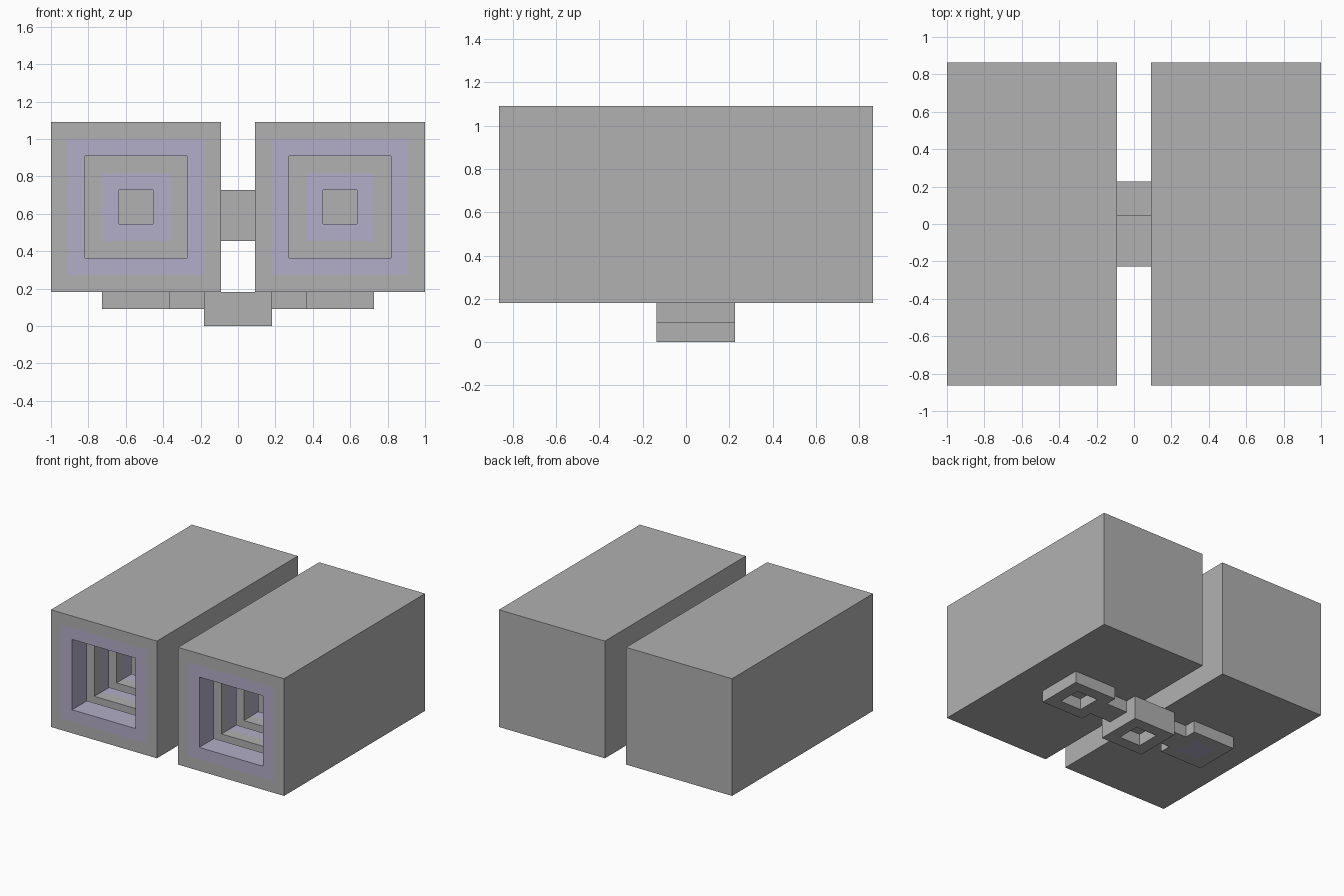
import bpy
import bmesh
from mathutils import Vector

cube = bpy.data.objects.get("Cube")
if cube:
    bpy.data.objects.remove(cube, do_unlink=True)

U = 1 / 11          # one grid cell
FRONT = -9.5        # front plane, in cells
GREY, LILAC = 0, 1


def material(name, colour):
    m = bpy.data.materials.new(name)
    m.use_nodes = True
    m.diffuse_color = colour
    m.node_tree.nodes["Principled BSDF"].inputs["Base Color"].default_value = colour
    return m


MATERIALS = [material("grey", (0.44, 0.44, 0.44, 1)),
             material("pale_lilac", (0.45, 0.42, 0.58, 1))]


def finish(name, bm):
    bmesh.ops.recalc_face_normals(bm, faces=bm.faces)
    mesh = bpy.data.meshes.new(name)
    bm.to_mesh(mesh)
    bm.free()
    for m in MATERIALS:
        mesh.materials.append(m)
    obj = bpy.data.objects.new(name, mesh)
    bpy.context.collection.objects.link(obj)
    return obj


def square_sweep(name, centre, along, side, up, profile):
    """Join square rings (half size, distance, colour) and cap both ends."""
    bm = bmesh.new()
    previous = first = None
    for half, distance, colour in profile:
        ring = [bm.verts.new((Vector(centre) + along * distance
                              + side * half * a + up * half * b) * U)
                for a, b in ((-1, -1), (1, -1), (1, 1), (-1, 1))]
        if previous:
            for i in range(4):
                j = (i + 1) % 4
                face = bm.faces.new((previous[i], previous[j], ring[j], ring[i]))
                face.material_index = colour
        else:
            first = ring
        previous = ring
    bm.faces.new(first[::-1]).material_index = profile[0][2]
    bm.faces.new(previous).material_index = profile[-1][2]
    return finish(name, bm)


def box(name, low, high):
    bm = bmesh.new()
    bmesh.ops.create_cube(bm, size=1)
    low, high = Vector(low), Vector(high)
    for v in bm.verts:
        v.co = (Vector(a * b for a, b in zip(v.co, high - low)) + (low + high) / 2) * U
    return finish(name, bm)


X, Y, Z = Vector((1, 0, 0)), Vector((0, 1, 0)), Vector((0, 0, 1))

# Tube profile: outer shell, lilac front rim, ribbed bore, end plate and rear pocket
tube = [(5, 19, GREY), (5, 0, GREY), (4, 0, GREY), (3, 0, LILAC), (3, 2, LILAC)]
for start in range(3, 15, 3):
    tube += [(4, start - 1, GREY), (4, start, GREY), (3, start, GREY),
             (3, start + 1, GREY), (3, start + 2, LILAC)]
tube += [(4, 14, GREY), (4, 15, GREY), (2, 15, GREY), (1, 15, LILAC), (1, 17, GREY)]

# Square pads under the tubes: one with a pocket, one with an inlaid square
pad = [(2, 2, GREY), (2, 1, GREY), (1, 1, GREY)]
pads = {1: pad + [(1, 1.95, GREY)], -1: pad + [(1, 1, LILAC)]}
pads[-1][-1] = (0.5, 1, LILAC)

for sign, label in ((1, "left"), (-1, "right")):
    square_sweep(label + "_tube", (6 * sign, FRONT, 7), Y, X, Z, tube)
    square_sweep(label + "_pad", (6 * sign, 0.5, 0), Z, X, Y, pads[sign])
    inner, outer = sorted((2 * sign, 4 * sign))
    box(label + "_arm", (inner, -0.5, 1), (outer, 1.5, 2))

# Middle block with a pocket below, and the bridge between the tubes
square_sweep("middle_block", (0, 0.5, 0), Z, X, Y,
             [(2, 2, GREY), (2, 0, GREY), (1, 0, GREY), (1, 1, GREY)])
box("bridge", (-1, -2.5, 5), (1, 0.5, 8))
